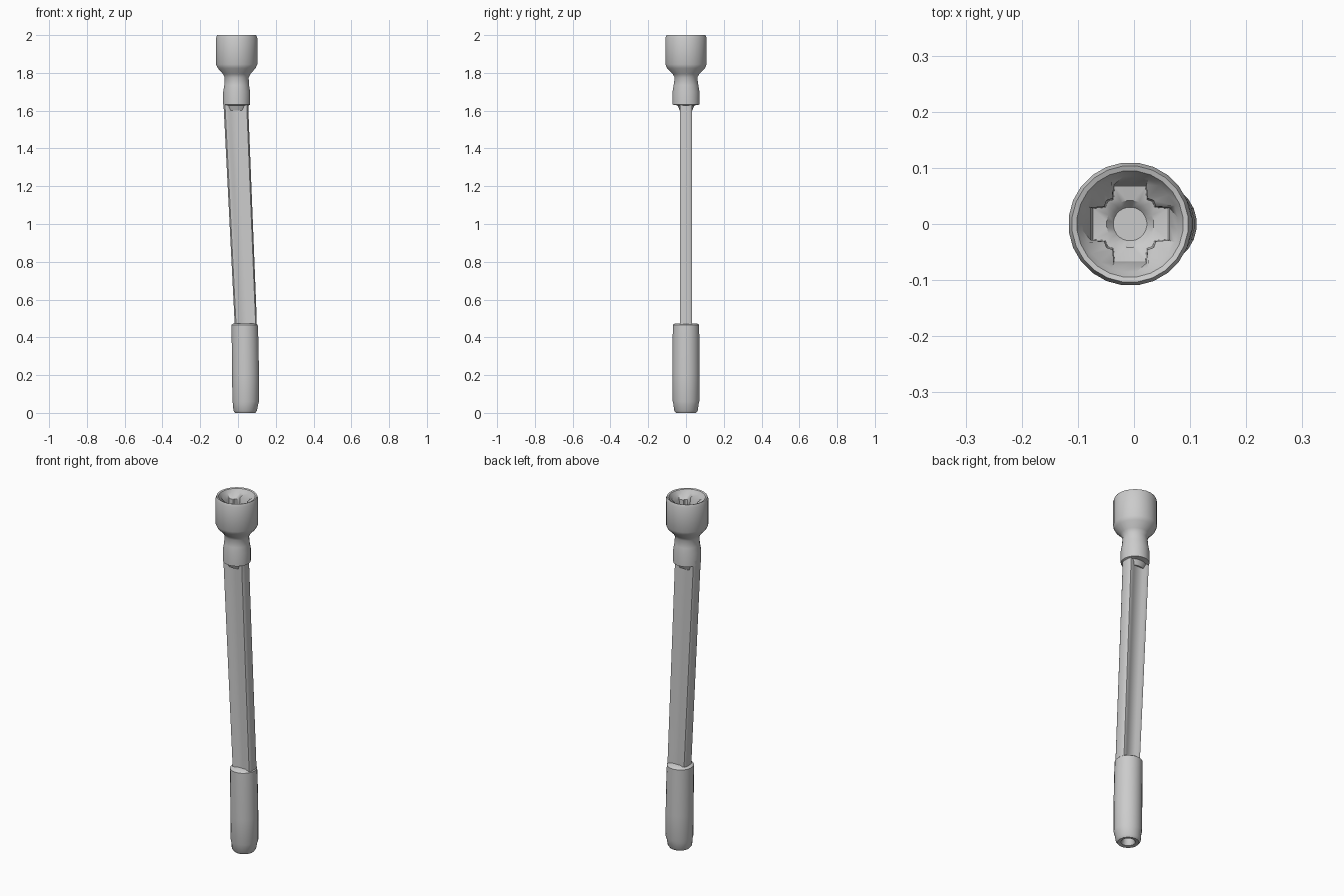
import bpy, bmesh, math

if "Cube" in bpy.data.objects:
    bpy.data.objects.remove(bpy.data.objects["Cube"])

N = 24


def circle(cx, z, rx, ry=None):
    ry = ry or rx
    ang = [math.radians(-22.5 + 360 * i / N) for i in range(N)]
    return [(cx + rx * math.cos(a), ry * math.sin(a), z) for a in ang]


def cross(cx, z, s):
    # one quadrant of the four-armed drive recess, turned four times
    quad = [(.070, -.029), (.070, 0), (.070, .029),
            (.046, .031), (.042, .042), (.031, .046)]
    pts = []
    for k in range(4):
        for x, y in quad:
            for _ in range(k):
                x, y = -y, x
            pts.append((cx + x * s, y * s, z))
    return pts


def flat_bar(cx, z, half_w):
    # round bar milled flat front and back, with a shallow channel in each flat
    q = [(1, .013), (.96, .025), (.88, .033), (.62, .033), (.42, .025)]
    right = [(x * half_w, y) for x, y in q]
    pts = right + [(-x, y) for x, y in reversed(right)]
    pts += [(-x, -y) for x, y in right] + [(x, -y) for x, y in reversed(right)]
    return [(cx + x, y, z) for x, y in pts]


def loft(name, rings, angle=40):
    bm = bmesh.new()
    loops = [[bm.verts.new(p) for p in r] for r in rings]
    for a, b in zip(loops, loops[1:]):
        n = len(a)
        for i in range(n):
            j = (i + 1) % n
            bm.faces.new((a[i], a[j], b[j], b[i]))
    bm.faces.new(loops[0][::-1])
    bm.faces.new(loops[-1])
    bmesh.ops.recalc_face_normals(bm, faces=bm.faces[:])
    me = bpy.data.meshes.new(name)
    bm.to_mesh(me)
    bm.free()
    ob = bpy.data.objects.new(name, me)
    bpy.context.collection.objects.link(ob)
    bpy.ops.object.select_all(action='DESELECT')
    bpy.context.view_layer.objects.active = ob
    ob.select_set(True)
    bpy.ops.object.shade_smooth_by_angle(angle=math.radians(angle))
    return ob


# socket head with neck, collar and drive recess
c = -0.007
loft("socket_head", [
    circle(c, 1.600, .052, .033), circle(c, 1.628, .064, .045),
    circle(c, 1.632, .072), circle(c, 1.70, .072), circle(c, 1.735, .066),
    circle(c, 1.775, .064, .060), circle(c, 1.795, .074, .071),
    circle(c, 1.825, .101), circle(c, 1.845, .110), circle(c, 1.985, .110),
    circle(c, 2.0, .104), circle(c, 1.997, .095), circle(c, 1.98, .086),
    cross(c, 1.955, 1.0), cross(c, 1.88, .95), circle(c, 1.875, .042),
    circle(c, 1.86, .030),
])

# long flattened shaft, leaning slightly
loft("shaft", [flat_bar(-.012, 1.66, .066), flat_bar(-.010, 1.6, .065),
               flat_bar(.040, .50, .059), flat_bar(.041, .44, .058)])

# lower barrel with a blind hole in its end
loft("lower_barrel", [
    circle(.035, .474, .060), circle(.035, .466, .070), circle(.037, .40, .071),
    circle(.040, .20, .072), circle(.041, .06, .071), circle(.040, .045, .067),
    circle(.038, .012, .063), circle(.038, 0, .054), circle(.038, .003, .036),
    circle(.038, .014, .030), circle(.038, .07, .027),
])
